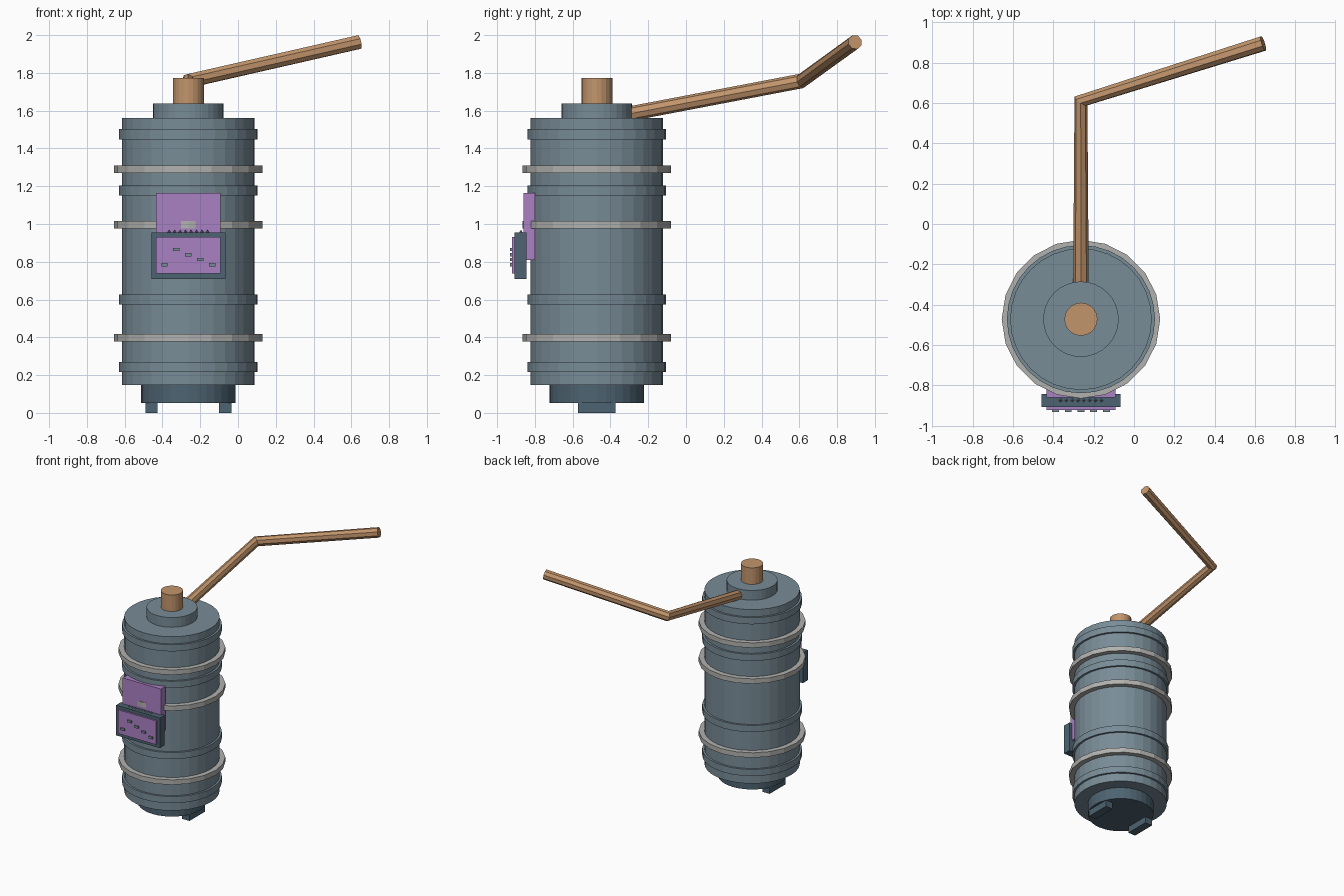
import bpy
from mathutils import Vector

cube = bpy.data.objects.get("Cube")
if cube:
    bpy.data.objects.remove(cube, do_unlink=True)

CX, CY = -0.263, -0.472  # axis of the tank


def material(name, r, g, b):
    m = bpy.data.materials.new(name)
    m.use_nodes = True
    m.diffuse_color = (r, g, b, 1)
    m.node_tree.nodes["Principled BSDF"].inputs["Base Color"].default_value = (r, g, b, 1)
    return m


slate = material("slate blue", 0.19, 0.263, 0.31)
dark = material("dark slate", 0.075, 0.125, 0.165)
silver = material("silver grey", 0.44, 0.44, 0.43)
purple = material("purple", 0.40, 0.22, 0.55)
copper = material("copper", 0.54, 0.30, 0.15)


def finish(name, mat):
    ob = bpy.context.object
    ob.name = name
    ob.data.materials.append(mat)
    return ob


def disc(name, radius, z0, z1, mat, sides=32):
    bpy.ops.mesh.primitive_cylinder_add(vertices=sides, radius=radius, depth=z1 - z0,
                                        location=(CX, CY, (z0 + z1) / 2))
    return finish(name, mat)


def box(name, lo, hi, mat):
    lo, hi = Vector(lo), Vector(hi)
    bpy.ops.mesh.primitive_cube_add(size=1, location=(lo + hi) / 2)
    bpy.context.object.scale = hi - lo
    bpy.ops.object.transform_apply(location=False, rotation=False, scale=True)
    return finish(name, mat)


# Tank body, cap, knob and base
disc("tank", 0.351, 0.148, 1.56, slate)
disc("top_cap", 0.187, 1.55, 1.639, slate)
disc("top_knob", 0.082, 1.63, 1.773, copper, 20)
disc("base", 0.25, 0.053, 0.15, dark)

# Raised bands in the body colour and wider silver hoops
for i, z in enumerate((0.243, 0.6, 1.178, 1.475)):
    disc(f"body_band_{i + 1}", 0.367, z - 0.027, z + 0.027, slate)
for i, z in enumerate((0.397, 0.997, 1.289)):
    disc(f"silver_hoop_{i + 1}", 0.393, z - 0.02, z + 0.02, silver, 20)

# Feet
for side, x in (("right", CX - 0.195), ("left", CX + 0.195)):
    box(f"{side}_foot", (x - 0.033, CY - 0.1, 0), (x + 0.033, CY + 0.1, 0.06), dark)

# Control box with back plate and front panel
box("back_plate", (CX - 0.171, -0.859, 0.81), (CX + 0.171, -0.80, 1.165), purple)
box("control_box", (CX - 0.196, -0.907, 0.71), (CX + 0.196, -0.844, 0.955), dark)
box("front_panel", (CX - 0.171, -0.921, 0.737), (CX + 0.171, -0.90, 0.93), purple)

# Buttons on the panel
for i, (dx, z) in enumerate(((-0.126, 0.785), (-0.063, 0.865), (0, 0.838),
                             (0.063, 0.812), (0.126, 0.785))):
    x = CX + dx
    box(f"button_{i + 1}", (x - 0.017, -0.931, z - 0.009), (x + 0.017, -0.915, z + 0.009), slate)

# Row of small teeth on top of the control box
for i in range(8):
    bpy.ops.mesh.primitive_cone_add(vertices=4, radius1=0.012, depth=0.02,
                                    location=(CX + (i - 3.5) * 0.029, -0.874, 0.96))
    finish(f"tooth_{i + 1}", slate)

# Bent pipe leaving the cap
curve = bpy.data.curves.new("bent_pipe", "CURVE")
curve.dimensions = "3D"
curve.bevel_depth = 0.039
curve.bevel_resolution = 2
curve.use_fill_caps = True
path = [(CX, -0.36, 1.572), (CX, 0.61, 1.757), (0.641, 0.895, 1.963)]
spline = curve.splines.new("POLY")
spline.points.add(len(path) - 1)
for point, co in zip(spline.points, path):
    point.co = (*co, 1)
curve.materials.append(copper)
pipe = bpy.data.objects.new("bent_pipe", curve)
bpy.context.collection.objects.link(pipe)
for ob in bpy.context.selected_objects:
    ob.select_set(False)
bpy.context.view_layer.objects.active = pipe
pipe.select_set(True)
bpy.ops.object.convert(target="MESH")
for poly in bpy.context.object.data.polygons:
    poly.use_smooth = False
